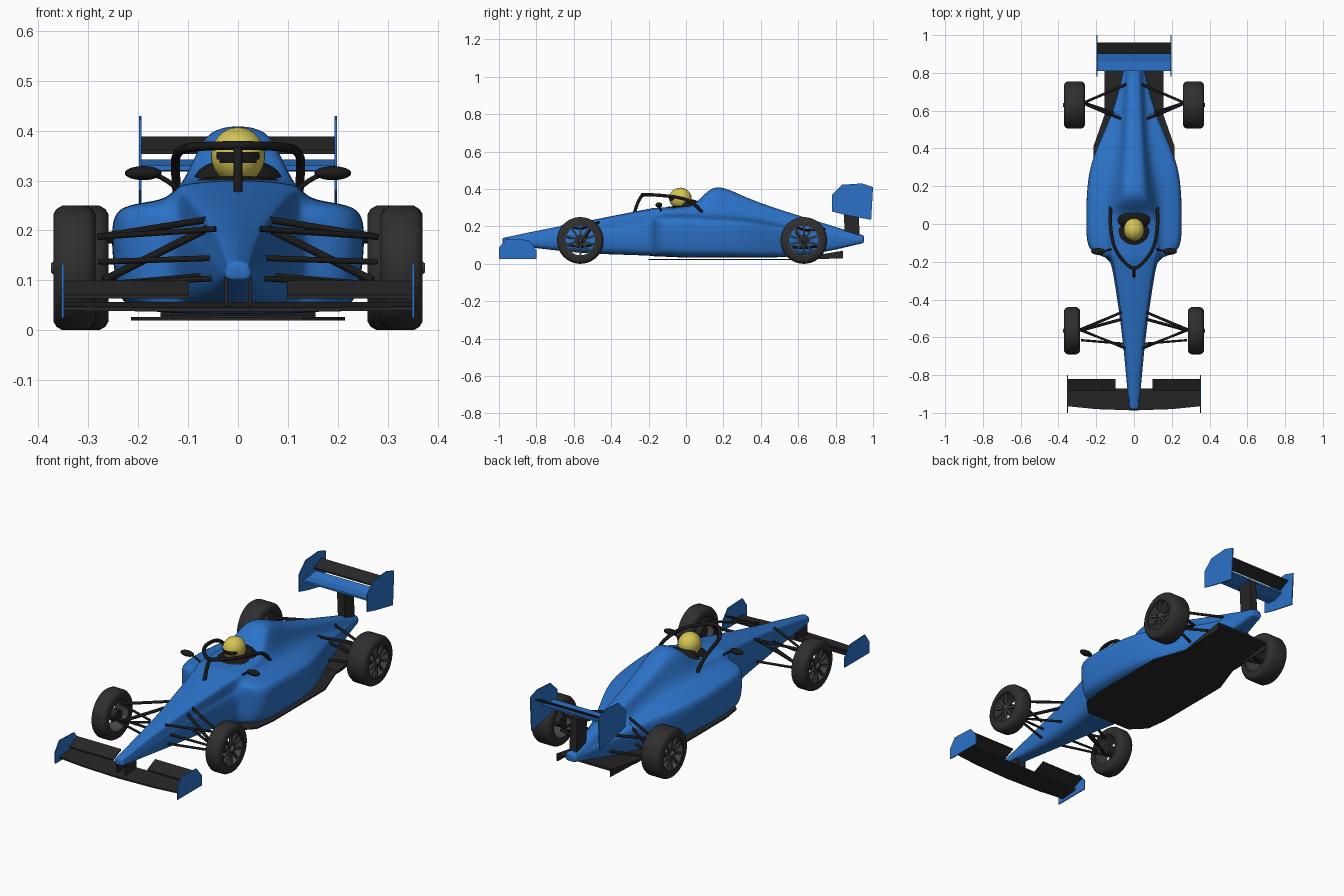
import bpy, bmesh, math
from mathutils import Matrix, Vector

if "Cube" in bpy.data.objects:
    bpy.data.objects.remove(bpy.data.objects["Cube"], do_unlink=True)


def material(name, r, g, b):
    m = bpy.data.materials.new(name)
    m.use_nodes = True
    m.diffuse_color = (r, g, b, 1)
    m.node_tree.nodes["Principled BSDF"].inputs["Base Color"].default_value = (r, g, b, 1)
    return m


BLUE = material("blue paint", 0.025, 0.17, 0.58)
CARBON = material("carbon", 0.02, 0.02, 0.02)
BLACK = material("black trim", 0.01, 0.01, 0.01)
RUBBER = material("tyre rubber", 0.028, 0.028, 0.028)
METAL = material("rim grey", 0.06, 0.06, 0.065)
YELLOW = material("helmet yellow", 0.66, 0.56, 0.09)
SIDES = (("left", 1), ("right", -1))


def finish(name, bm, mat, smooth=False):
    """Turn a bmesh into a linked, coloured object."""
    bmesh.ops.recalc_face_normals(bm, faces=bm.faces[:])
    me = bpy.data.meshes.new(name)
    bm.to_mesh(me)
    bm.free()
    me.materials.append(mat)
    ob = bpy.data.objects.new(name, me)
    bpy.context.collection.objects.link(ob)
    if smooth:
        bpy.ops.object.select_all(action="DESELECT")
        ob.select_set(True)
        bpy.context.view_layer.objects.active = ob
        bpy.ops.object.shade_smooth_by_angle(angle=math.radians(40))
    return ob


def loft(name, rings, mat, capped=True, smooth=False):
    """Skin a row of closed rings; without caps the row itself closes."""
    bm = bmesh.new()
    rows = [[bm.verts.new(p) for p in ring] for ring in rings]
    pairs = list(zip(rows, rows[1:]))
    if capped:
        bm.faces.new(rows[0])
        bm.faces.new(rows[-1])
    else:
        pairs.append((rows[-1], rows[0]))
    for a, b in pairs:
        for i in range(len(a)):
            j = (i + 1) % len(a)
            bm.faces.new((a[i], a[j], b[j], b[i]))
    return finish(name, bm, mat, smooth)


def extrude(name, outline, axis, lo, hi, mat):
    """Extrude an outline along x (outline in y, z) or z (outline in x, y)."""
    place = (lambda t, p: (t, *p)) if axis == "x" else (lambda t, p: (*p, t))
    return loft(name, [[place(t, p) for p in outline] for t in (lo, hi)], mat)


def lathe(name, profile, centre, side, mat, steps=40):
    """Spin a closed (x, radius) profile about the wheel axle."""
    rings = []
    for x, r in profile:
        turn = [math.tau * k / steps for k in range(steps)]
        rings.append([Vector((side * x, r * math.cos(a), r * math.sin(a))) + centre for a in turn])
    return loft(name, rings, mat, capped=False, smooth=True)


def ellipsoid(name, centre, radii, mat):
    bm = bmesh.new()
    m = Matrix.Translation(centre) @ Matrix.Diagonal((*radii, 1))
    bmesh.ops.create_uvsphere(bm, u_segments=40, v_segments=24, radius=1, matrix=m)
    return finish(name, bm, mat, smooth=True)


def tube(name, points, radius, mat=BLACK):
    """Round bar along a smooth path."""
    cu = bpy.data.curves.new(name, "CURVE")
    cu.dimensions = "3D"
    cu.bevel_depth, cu.bevel_resolution, cu.use_fill_caps = radius, 3, True
    sp = cu.splines.new("NURBS")
    sp.points.add(len(points) - 1)
    for q, p in zip(sp.points, points):
        q.co = (*p, 1)
    sp.order_u, sp.use_endpoint_u = min(3, len(points)), True
    ob = bpy.data.objects.new(name, cu)
    bpy.context.collection.objects.link(ob)
    ob.data.materials.append(mat)
    bpy.ops.object.select_all(action="DESELECT")
    ob.select_set(True)
    bpy.context.view_layer.objects.active = ob
    bpy.ops.object.convert(target="MESH")


# Bodywork: y, bottom, bottom width, side width, shoulder, waist, top width, top
SECTIONS = [
    (-.97, .1, .015, .027, .12, .025, .02, .143),
    (-.8, .085, .025, .043, .135, .04, .03, .18),
    (-.6, .06, .03, .062, .165, .059, .046, .218),
    (-.4, .05, .05, .09, .19, .088, .075, .258),
    (-.2, .045, .09, .122, .21, .12, .108, .297),
    (-.175, .04, .11, .145, .235, .135, .112, .302),
    (-.15, .04, .21, .256, .253, .145, .114, .304),
    (0, .033, .22, .258, .253, .148, .112, .308),
    (.07, .033, .22, .258, .25, .14, .085, .335),
    (.15, .033, .22, .256, .246, .125, .06, .442),
    (.3, .033, .21, .242, .238, .1, .05, .365),
    (.45, .033, .155, .18, .213, .08, .042, .31),
    (.6, .04, .09, .112, .18, .065, .036, .262),
    (.78, .07, .05, .062, .15, .052, .028, .207),
    (.94, .11, .02, .032, .135, .03, .02, .157)]


def body_ring(y, zb, wb, w, zs, wi, wt, zt):
    h = zs - zb
    half = [(wb, zb), (w * .95, zb + .2 * h), (w, zs - .18 * h), (w * .92, zs), (min(wi, w * .9), zs + .006),
            (wt + .35 * (wi - wt), zs + .6 * (zt - zs)), (wt, zt - .01)]
    loop = [(0, zb)] + half + [(0, zt)] + [(-x, z) for x, z in reversed(half)]
    return [(x, y, z) for x, z in loop]


first, last = SECTIONS[0], SECTIONS[-1]
ends = [(first[0] - .012, *first[1:])], [(last[0] + .012, *last[1:])]
body = loft("body", [body_ring(*s) for s in ends[0] + SECTIONS + ends[1]], BLUE)
body.modifiers.new("smooth", "SUBSURF").levels = 3
body.modifiers["smooth"].render_levels = 3
body.data.shade_smooth()

# Cockpit, driver and head protection
ellipsoid("cockpit_opening", (0, -.02, .298), (.085, .095, .012), BLACK)
ellipsoid("headrest", (0, .025, .3), (.088, .055, .045), BLACK)
helmet = ellipsoid("helmet", (0, -.03, .35), (.054, .06, .057), YELLOW)
helmet.data.materials.append(BLACK)
for f in helmet.data.polygons:
    if f.normal.y < -.6 and .338 < f.center.z < .36:
        f.material_index = 1
arm = [(.12, .105, .25), (.127, .05, .325), (.124, -.03, .355), (.105, -.13, .366), (.055, -.2, .37)]
tube("halo_hoop", arm + [(0, -.245, .37)] + [(-x, y, z) for x, y, z in reversed(arm)], .009)
tube("halo_pillar", [(0, -.228, .37), (0, -.255, .35), (0, -.275, .275)], .009)
for label, s in SIDES:
    ellipsoid("mirror_" + label, (s * .19, -.145, .315), (.037, .018, .014), BLACK)
    tube("mirror_stalk_" + label, [(s * .17, -.145, .312), (s * .14, -.14, .305), (s * .11, -.13, .27)], .005)

# Floor and diffuser
edge = [(.13, -.2), (.2, -.13), (.215, -.02), (.215, .41), (.155, .58), (.155, .64)]
extrude("floor", edge + [(-x, y) for x, y in reversed(edge)], "z", .02, .027, CARBON)
extrude("diffuser", [(.6, .022), (.84, .06), (.84, .07), (.6, .03)], "x", -.155, .155, CARBON)
for label, s in SIDES:
    extrude("diffuser_fence_" + label, [(.62, .022), (.84, .03), (.84, .068)], "x", s * .15, s * .155, CARBON)

# Front wing
lead = [(.35, -.965), (.2, -.98), (0, -.987), (-.2, -.98), (-.35, -.965)]
wing = extrude("front_wing", lead + [(-.35, -.87), (.35, -.87)], "z", .038, .046, CARBON)
for v in wing.data.vertices:
    v.co.z += (v.co.y + .98) * .1
PLATE = [(-1, .025), (-1, .085), (-.965, .133), (-.845, .128), (-.8, .075), (-.8, .025)]
FLAP = [(-.885, .064), (-.82, .093), (-.82, .1), (-.885, .071)]
for label, s in SIDES:
    extrude("front_flap_" + label, FLAP, "x", s * .098, s * .35, CARBON)
    extrude("front_endplate_" + label, PLATE, "x", s * .349, s * .354, BLUE)
    extrude("nose_pylon_" + label, [(-.96, .04), (-.96, .12), (-.87, .12), (-.87, .05)], "x", s * .02, s * .027, CARBON)

# Rear wing
extrude("rear_wing", [(.81, .32), (.86, .318), (.91, .333), (.91, .342), (.86, .33), (.81, .33)], "x", -.193, .193, BLUE)
extrude("rear_flap", [(.9, .353), (.96, .38), (.96, .388), (.9, .361)], "x", -.193, .193, CARBON)
extrude("rear_wing_pylon", [(.85, .15), (.84, .322), (.92, .325), (.93, .13)], "x", -.02, .02, CARBON)
PLATE = [(.78, .28), (.78, .37), (.835, .423), (.94, .43), (1, .41), (.99, .235), (.85, .262)]
for label, s in SIDES:
    extrude("rear_endplate_" + label, PLATE, "x", s * .193, s * .198, BLUE)


# Wheels, open between the spokes
def wheel(name, x, y, h, s):
    c = Vector((s * x, y, .125))
    tyre = [(-h, .084), (-h, .108), (-h + .006, .118), (-h + .018, .125)]
    lathe(name + "_tyre", tyre + [(-a, r) for a, r in reversed(tyre)], c, s, RUBBER)
    e = h - .004
    lathe(name + "_rim", [(-e, .086), (e, .086), (e, .079), (-e, .079)], c, s, METAL)
    lathe(name + "_upright", [(-e, .004), (-e, .03), (.005, .03), (.005, .004)], c, s, CARBON)
    lathe(name + "_hub", [(0, .004), (0, .02), (e, .016), (h + .005, .009), (h + .005, .004)], c, s, METAL)
    bm = bmesh.new()
    for k in range(10):
        spin = Matrix.Rotation(math.tau * k / 10, 4, "X")
        box = Matrix.Translation((s * (h - .014), 0, .047)) @ Matrix.Diagonal((.01, .011, .068, 1))
        bmesh.ops.create_cube(bm, size=1, matrix=Matrix.Translation(c) @ spin @ box)
    finish(name + "_spokes", bm, METAL)


# Suspension bars: wheel end, body end, radius
FRONT = {"upper_arm_front": ((.28, -.56, .187), (.045, -.66, .203), .006),
         "upper_arm_rear": ((.28, -.56, .187), (.06, -.465, .222), .007),
         "lower_arm_front": ((.29, -.56, .09), (.03, -.66, .105), .006),
         "lower_arm_rear": ((.29, -.56, .09), (.06, -.465, .11), .006),
         "steering_rod": ((.28, -.615, .137), (.04, -.635, .145), .006),
         "pushrod": ((.27, -.56, .1), (.05, -.5, .21), .008)}
REAR = {"upper_arm_front": ((.27, .64, .18), (.05, .55, .205), .007),
        "upper_arm_rear": ((.27, .64, .18), (.04, .74, .185), .007),
        "lower_arm_front": ((.27, .64, .085), (.06, .55, .09), .007),
        "lower_arm_rear": ((.27, .64, .085), (.04, .74, .1), .007),
        "pushrod": ((.26, .64, .1), (.05, .57, .2), .007)}
for label, s in SIDES:
    wheel("front_wheel_" + label, .328, -.565, .042, s)
    wheel("rear_wheel_" + label, .315, .63, .055, s)
    for axle, bars in (("front_", FRONT), ("rear_", REAR)):
        for part, (a, b, r) in bars.items():
            tube(axle + part + "_" + label, [(s * p[0], p[1], p[2]) for p in (a, b)], r)
